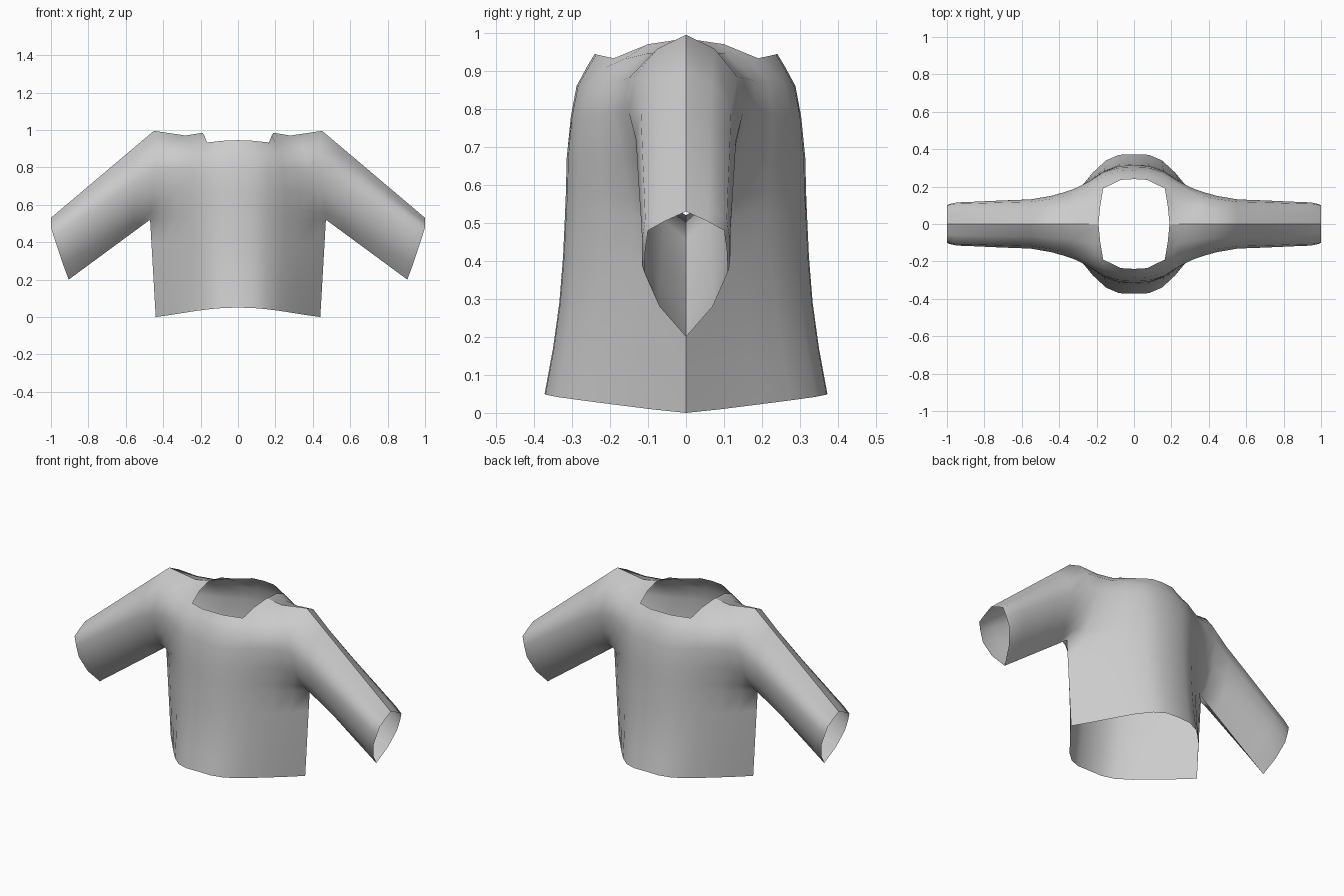
import bpy
import bmesh
from math import pi, sin
from mathutils import Vector

cube = bpy.data.objects.get("Cube")
if cube:
    bpy.data.objects.remove(cube)


def line(*points):
    return [Vector(p) for p in points]


# One quarter of the garment as lines from the centre to the side seam,
# with y measured as depth away from the seam
hem = line((0, .372, .05), (.08, .37, .048), (.15, .34, .042), (.22, .275, .033),
           (.29, .19, .022), (.365, .095, .01), (.44, 0, 0))
chest = line((0, .318, .53), (.08, .315, .53), (.16, .285, .53), (.25, .215, .53),
             (.33, .14, .52), (.405, .07, .52), (.47, 0, .52))
underarm = line((0, .316, .58), (.08, .312, .58), (.16, .284, .58), (.25, .218, .575),
                (.33, .148, .57), (.41, .092, .565), (.467, .06, .56))
upper_chest = line((0, .314, .67), (.08, .31, .67), (.16, .283, .67), (.25, .222, .67),
                   (.33, .165, .67), (.4, .132, .665), (.458, .118, .66))
upper_arm = line((0, .303, .78), (.08, .3, .78), (.16, .278, .78), (.24, .228, .785),
                 (.315, .19, .79), (.38, .168, .79), (.445, .15, .79))
collarbone = line((0, .288, .86), (.075, .284, .86), (.16, .258, .865), (.225, .217, .87),
                  (.29, .178, .875), (.36, .152, .88), (.435, .135, .885))
shoulder_slope = line((0, .262, .908), (.072, .258, .907), (.163, .22, .905),
                      (.2, .165, .93), (.235, .105, .945), (.33, .085, .945),
                      (.44, .075, .958))
neck_and_shoulder = line((0, .24, .945), (.07, .236, .943), (.165, .19, .933),
                         (.18, .1, .97), (.19, 0, .985), (.28, 0, .97), (.45, 0, .995))
cuff = line((.905, 0, .2), (.935, .07, .28), (.965, .11, .37), (.985, .107, .43),
            (1, .1, .48), (1, .055, .505), (1, 0, .53))


def blend(line_a, line_b, steps):
    """Rows of points running from one line to another."""
    return [[a.lerp(b, t) for a, b in zip(line_a, line_b)] for t in steps]


# Lower body, with the front curving gently out to the hem
body = blend(hem, chest, (0, .25, .5, .75, 1))
for i, row in enumerate(body):
    for p in row:
        p.y *= 1 - .034 * sin(pi * i / 4)

# Upper body up to the neck opening and shoulder seam
yoke = [chest, underarm, upper_chest, upper_arm, collarbone, shoulder_slope,
        neck_and_shoulder]

# Sleeve running out from the armhole, slimmest just past the shoulder
armhole = [row[-1] for row in yoke]
rings = blend(armhole, cuff, (0, .2, .4, .6, .8, .93, 1))
for i, ring in enumerate(rings[1:-1]):
    for p in ring:
        p.y *= .93 + .03 * i
sleeve = list(zip(*rings))

# Repeat the quarter on all four sides and weld the seams
bm = bmesh.new()
for sx in (1, -1):
    for sy in (1, -1):
        for grid in (body, yoke, sleeve):
            verts = [[bm.verts.new((sx * p.x, -sy * p.y, p.z)) for p in row]
                     for row in grid]
            for low, high in zip(verts, verts[1:]):
                for c in range(len(low) - 1):
                    quad = [low[c], low[c + 1], high[c + 1], high[c]]
                    bm.faces.new(quad if sx * sy > 0 else quad[::-1])
bmesh.ops.remove_doubles(bm, verts=bm.verts, dist=.0005)

# Smooth cloth with crisp seams along the sides, sleeves and shoulders
for face in bm.faces:
    face.smooth = True
for edge in bm.edges:
    edge.smooth = any(abs(v.co.y) > .001 for v in edge.verts)

mesh = bpy.data.meshes.new("sweater")
bm.to_mesh(mesh)
bm.free()
sweater = bpy.data.objects.new("sweater", mesh)
bpy.context.collection.objects.link(sweater)

# Plain grey cloth
cloth = bpy.data.materials.new("grey_cloth")
cloth.use_nodes = True
grey = (.6, .6, .6, 1)
cloth.diffuse_color = grey
cloth.node_tree.nodes["Principled BSDF"].inputs["Base Color"].default_value = grey
mesh.materials.append(cloth)
